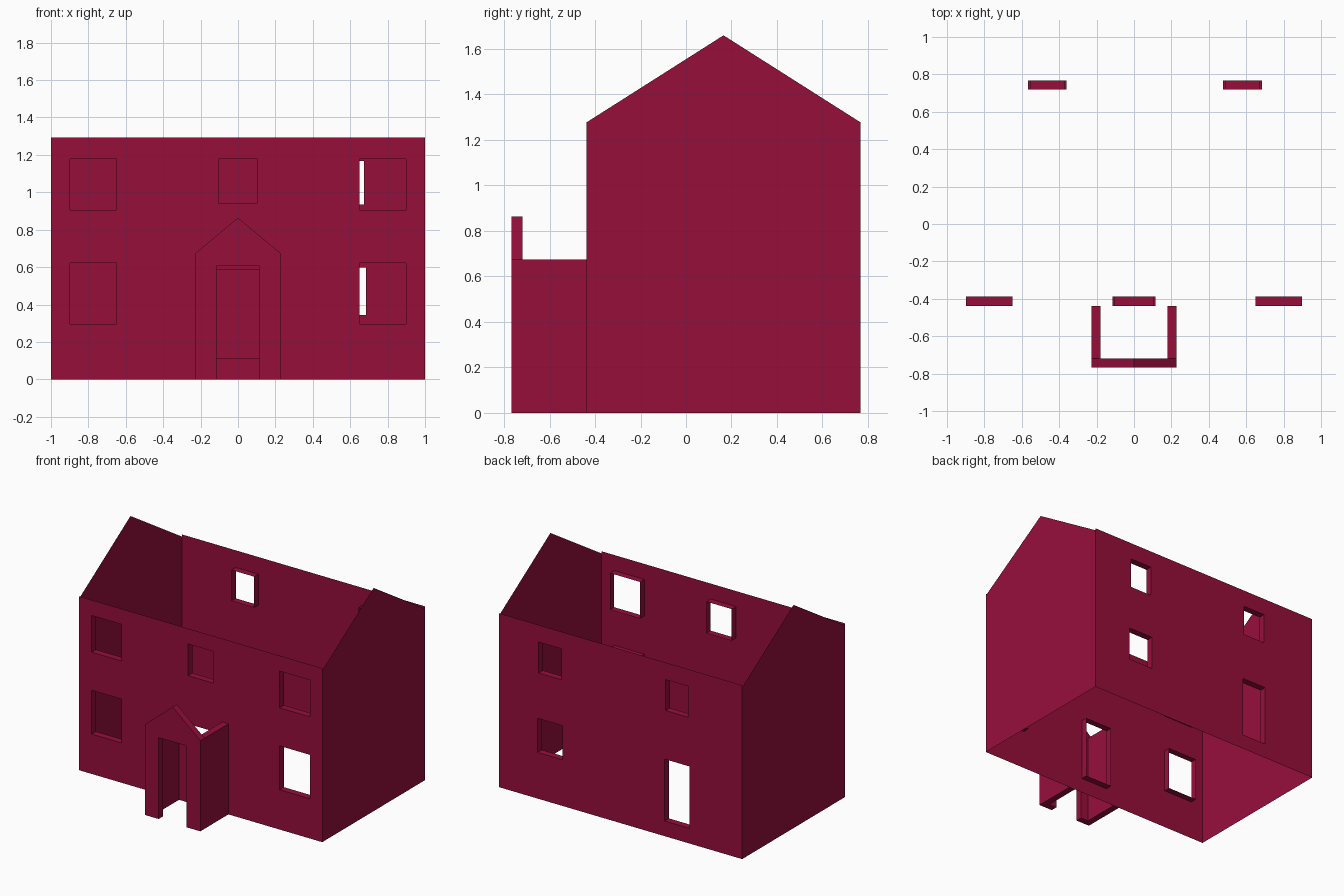
import bpy, bmesh

if "Cube" in bpy.data.objects:
    bpy.data.objects.remove(bpy.data.objects["Cube"])

brick = bpy.data.materials.new("crimson_brick")
brick.diffuse_color = (0.305, 0.0045, 0.044, 1)
brick.use_nodes = True
brick.node_tree.nodes["Principled BSDF"].inputs["Base Color"].default_value = brick.diffuse_color

FRONT, BACK, REVEAL = -0.438, 0.768, 0.05
WALL_H, EAVE, RIDGE = 1.293, 1.277, 1.66


def finish(name, bm):
    mesh = bpy.data.meshes.new(name)
    bm.to_mesh(mesh)
    bm.free()
    mesh.materials.append(brick)
    obj = bpy.data.objects.new(name, mesh)
    bpy.context.collection.objects.link(obj)
    return obj


def pierced_wall(name, y, outward, openings):
    """Thin wall in x/z with rectangular openings and inward reveals."""
    bm = bmesh.new()
    xs = sorted({-1, 1, *[v for o in openings for v in o[:2]]})
    zs = sorted({0, WALL_H, *[v for o in openings for v in o[2:]]})

    def face(pts, flip):
        verts = [bm.verts.new(p) for p in pts]
        bm.faces.new(verts[::-1] if flip else verts)

    for x0, x1 in zip(xs, xs[1:]):
        for z0, z1 in zip(zs, zs[1:]):
            cx, cz = (x0 + x1) / 2, (z0 + z1) / 2
            if any(a < cx < b and c < cz < d for a, b, c, d in openings):
                continue
            face([(x0, y, z0), (x1, y, z0), (x1, y, z1), (x0, y, z1)], outward > 0)
    yi = y - outward * REVEAL
    for a, b, c, d in openings:
        ring = [(a, c), (b, c), (b, d), (a, d)]
        for (xa, za), (xb, zb) in zip(ring, ring[1:] + ring[:1]):
            face([(xa, y, za), (xb, y, zb), (xb, yi, zb), (xa, yi, za)], outward > 0)
    bmesh.ops.remove_doubles(bm, verts=bm.verts, dist=1e-5)
    return finish(name, bm)


def extruded(name, profile, y0, y1):
    """Solid from an x/z profile, extruded along y."""
    bm = bmesh.new()
    f = bm.faces.new([bm.verts.new((x, y0, z)) for x, z in profile])
    ext = bmesh.ops.extrude_face_region(bm, geom=[f], use_keep_orig=True)
    moved = [v for v in ext["geom"] if isinstance(v, bmesh.types.BMVert)]
    bmesh.ops.translate(bm, verts=moved, vec=(0, y1 - y0, 0))
    bmesh.ops.recalc_face_normals(bm, faces=bm.faces)
    return finish(name, bm)


# Front wall: four side windows, middle window, doorway (x0, x1, z0, z1)
front = [(-0.104, 0.104, 0.943, 1.178), (-0.114, 0.114, 0.113, 0.584)]
for x0, x1 in ((-0.897, -0.65), (0.65, 0.897)):
    front += [(x0, x1, 0.905, 1.178), (x0, x1, 0.296, 0.622)]
pierced_wall("front_wall", FRONT, -1, front)

# Back wall: three windows and a back door
pierced_wall("back_wall", BACK, 1, [
    (0.488, 0.674, 0.936, 1.166), (0.477, 0.684, 0.343, 0.597),
    (-0.556, -0.37, 0.936, 1.166), (-0.566, -0.362, 0.113, 0.573)])

# Gable end walls
mid = (FRONT + BACK) / 2
for name, x in (("left_gable", -1), ("right_gable", 1)):
    bm = bmesh.new()
    pts = [(FRONT, 0), (BACK, 0), (BACK, EAVE), (mid, RIDGE), (FRONT, EAVE)]
    verts = [bm.verts.new((x, y, z)) for y, z in pts]
    bm.faces.new(verts if x > 0 else verts[::-1])
    finish(name, bm)

# Porch: gabled front panel with doorway, and two flat-topped side walls
half = [(0.115, 0.605), (0.115, 0), (0.228, 0), (0.228, 0.674)]
profile = half + [(0, 0.864)] + [(-x, z) for x, z in reversed(half)]
extruded("porch_front", profile, -0.768, -0.718)
for name, s in (("porch_left_wall", -1), ("porch_right_wall", 1)):
    extruded(name, [(s * 0.178, 0), (s * 0.228, 0), (s * 0.228, 0.674), (s * 0.178, 0.674)],
             -0.718, FRONT)
